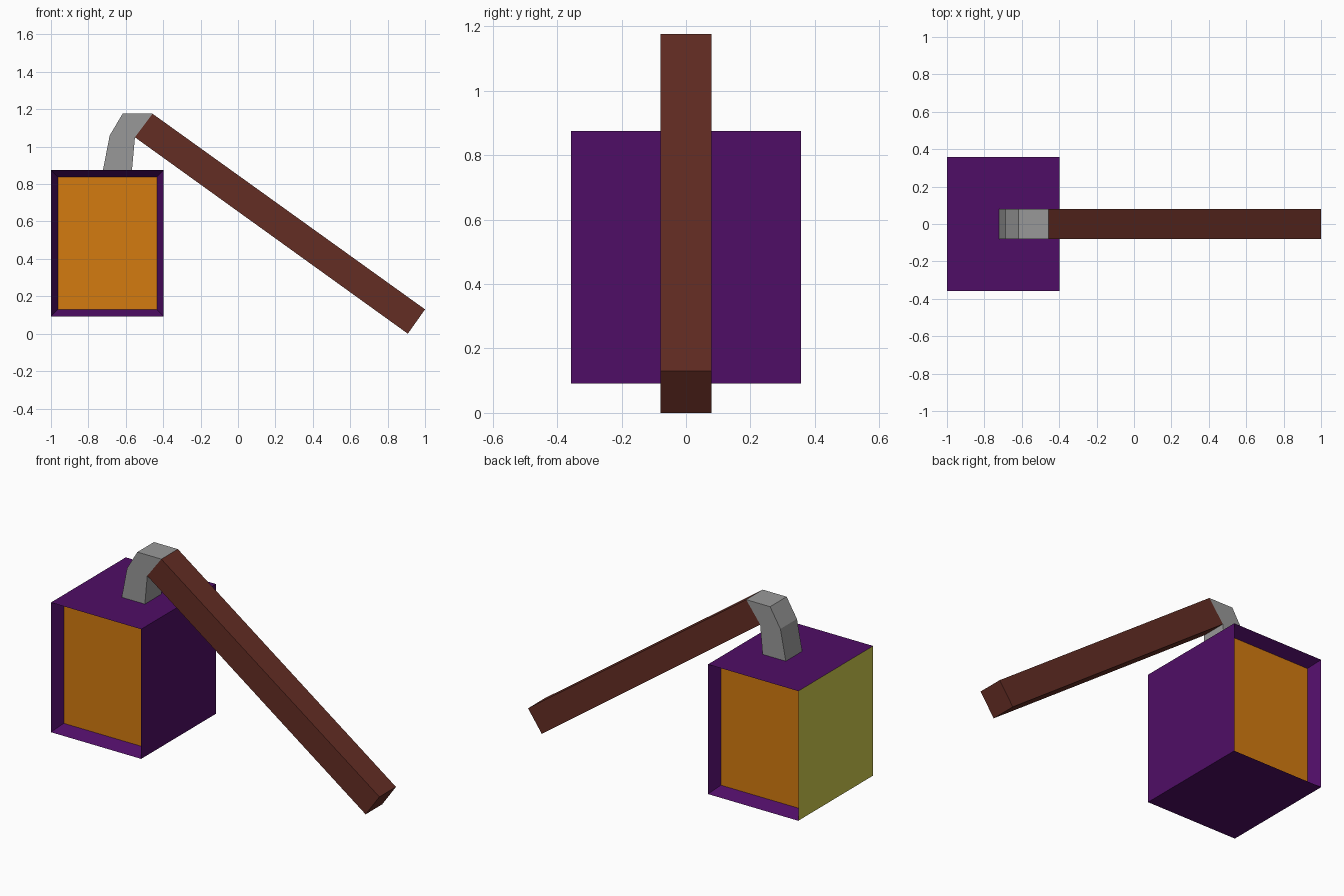
import bpy
import bmesh

if "Cube" in bpy.data.objects:
    bpy.data.objects.remove(bpy.data.objects["Cube"])


def srgb(hex_code):
    vals = [int(hex_code[i:i + 2], 16) / 255 for i in (0, 2, 4)]
    return [v / 12.92 if v <= 0.04045 else ((v + 0.055) / 1.055) ** 2.4 for v in vals] + [1]


def material(name, hex_code):
    m = bpy.data.materials.new(name)
    m.diffuse_color = srgb(hex_code)
    m.use_nodes = True
    m.node_tree.nodes["Principled BSDF"].inputs["Base Color"].default_value = m.diffuse_color
    return m


purple = material("purple", "4f0d66")
orange = material("orange", "d47b10")
olive = material("olive_yellow", "cfcb4e")
grey = material("grey", "999999")
brown = material("brown", "642d24")


def finish(bm, name, mats):
    mesh = bpy.data.meshes.new(name)
    bm.to_mesh(mesh)
    bm.free()
    for m in mats:
        mesh.materials.append(m)
    obj = bpy.data.objects.new(name, mesh)
    bpy.context.collection.objects.link(obj)
    return obj


def slab(points, half_y):
    """Side profile in x, z extruded along y."""
    bm = bmesh.new()
    face = bm.faces.new([bm.verts.new((x, -half_y, z)) for x, z in points])
    ext = bmesh.ops.extrude_face_region(bm, geom=[face])
    verts = [g for g in ext["geom"] if isinstance(g, bmesh.types.BMVert)]
    bmesh.ops.translate(bm, verts=verts, vec=(0, 2 * half_y, 0))
    bmesh.ops.recalc_face_normals(bm, faces=bm.faces)
    return bm


# Head block: recessed orange panels front and back, olive left end
bm = slab([(-1, 0.092), (-0.397, 0.092), (-0.397, 0.875), (-1, 0.875)], 0.357)
bm.normal_update()
panels = [f for f in bm.faces if abs(f.normal.y) > 0.9]
for f in bm.faces:
    if f.normal.x < -0.9:
        f.material_index = 2
bmesh.ops.inset_individual(bm, faces=panels, thickness=0.052, depth=-0.07)
for f in bm.faces:
    if abs(f.normal.y) > 0.3:
        f.material_index = 0
for f in panels:
    f.material_index = 1
finish(bm, "head_block", [purple, orange, olive])

# Bent metal neck
neck = [(-0.722, 0.874), (-0.567, 0.874), (-0.551, 1.05),
        (-0.457, 1.176), (-0.617, 1.176), (-0.686, 1.06)]
finish(slab(neck, 0.079), "neck", [grey])

# Sloping wooden handle
handle = [(-0.551, 1.05), (0.908, 0), (1, 0.13), (-0.457, 1.176)]
finish(slab(handle, 0.079), "handle", [brown])
